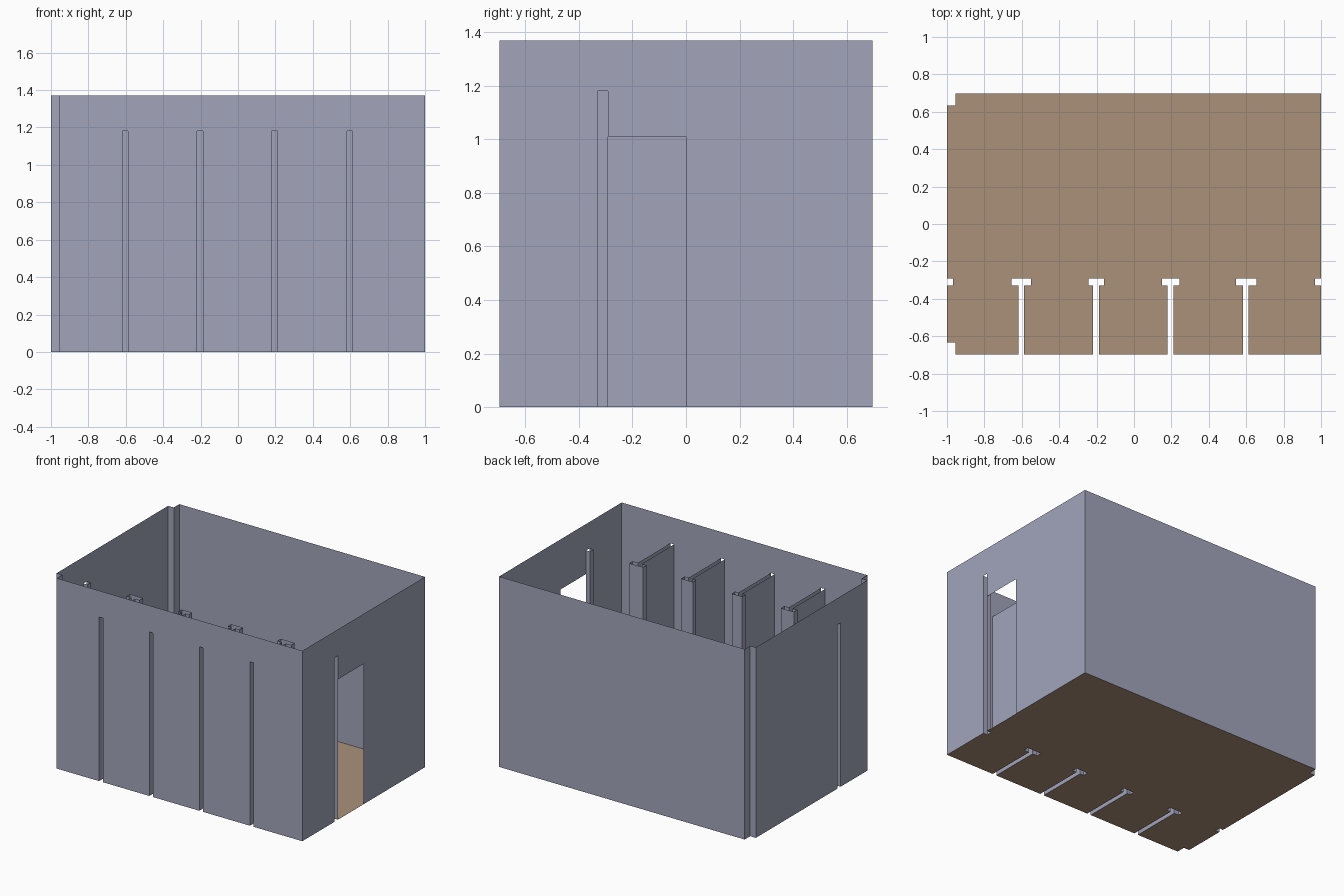
import bpy

if "Cube" in bpy.data.objects:
    bpy.data.objects.remove(bpy.data.objects["Cube"])

H, SLOT_H, DOOR_H = 1.37, 1.18, 1.01      # wall, slot and doorway heights
W, D = 1.0, 0.697                         # half width and half depth
CX, CY = -0.955, 0.634                    # notched left corners
Y0, Y1 = -0.33, -0.292                    # band of the partition ends
NICHE = 0.967                             # depth of side wall niches
# stem left, stem right, cap left, cap right
STALLS = [(-0.618, -0.588, -0.655, -0.552), (-0.218, -0.188, -0.243, -0.160),
          (0.180, 0.210, 0.150, 0.244), (0.583, 0.613, 0.545, 0.656)]


def material(name, color):
    m = bpy.data.materials.new(name)
    m.diffuse_color = (*color, 1)
    m.use_nodes = True
    m.node_tree.nodes["Principled BSDF"].inputs["Base Color"].default_value = m.diffuse_color
    return m


wall_mat = material("wall lavender grey", (0.36, 0.375, 0.50))
floor_mat = material("floor tan", (0.41, 0.285, 0.195))


def mesh(name, verts, faces, mat):
    me = bpy.data.meshes.new(name)
    me.from_pydata(verts, [], faces)
    me.materials.append(mat)
    ob = bpy.data.objects.new(name, me)
    bpy.context.collection.objects.link(ob)
    return ob


def polygon(name, pts, mat):
    return mesh(name, pts, [list(range(len(pts)))], mat)


def strip(name, path, h):
    """Thin upright wall along a plan path."""
    n = len(path)
    verts = [(x, y, z) for z in (0, h) for x, y in path]
    return mesh(name, verts, [(i, i + 1, i + 1 + n, i + n) for i in range(n - 1)], wall_mat)


def slotted(name, a, b, slots, place):
    """Flat wall from a to b with (start, end, height) openings from the floor."""
    pts = [(a, 0)]
    top = 0
    for s, e, h in slots:
        if pts[-1] == (s, 0):             # opening touching the previous one
            pts[-1] = (s, h)
        else:
            pts += [(s, 0), (s, h)]
        pts += [(e, h), (e, 0)]
    pts += [(b, 0), (b, H), (a, H)]
    return polygon(name, [place(u, z) for u, z in pts], wall_mat)


# Partition paths: open T shapes cut in from the front wall
partitions = [[(a, -D), (a, Y0), (c, Y0), (c, Y1), (d, Y1), (d, Y0), (b, Y0), (b, -D)]
              for a, b, c, d in STALLS]
for i, path in enumerate(partitions):
    strip(f"stall_partition_{i + 1}", path, SLOT_H)

# Niches in the side walls and notched left corners
left_niche = [(-W, Y1), (-NICHE, Y1), (-NICHE, Y0), (-W, Y0)]
right_niche = [(-x, y) for x, y in reversed(left_niche)]
back_corner = [(CX, D), (CX, CY), (-W, CY)]
front_corner = [(x, -y) for x, y in reversed(back_corner)]
strip("left_niche", left_niche, SLOT_H)
strip("right_niche", right_niche, SLOT_H)
strip("back_corner", back_corner, H)
strip("front_corner", front_corner, H)

# Outer walls
slotted("front_wall", CX, W, [(a, b, SLOT_H) for a, b, _, _ in STALLS], lambda u, z: (u, -D, z))
slotted("back_wall", CX, W, [], lambda u, z: (u, D, z))
slotted("left_wall", -CY, CY, [(Y0, Y1, SLOT_H)], lambda u, z: (-W, u, z))
slotted("right_wall", -D, D, [(Y0, Y1, SLOT_H), (Y1, 0, DOOR_H)], lambda u, z: (W, u, z))

# Floor follows the whole plan outline
outline = front_corner + [p for path in partitions for p in path]
outline += [(W, -D)] + right_niche + [(W, D)] + back_corner + left_niche
polygon("floor", [(x, y, 0) for x, y in outline], floor_mat)
